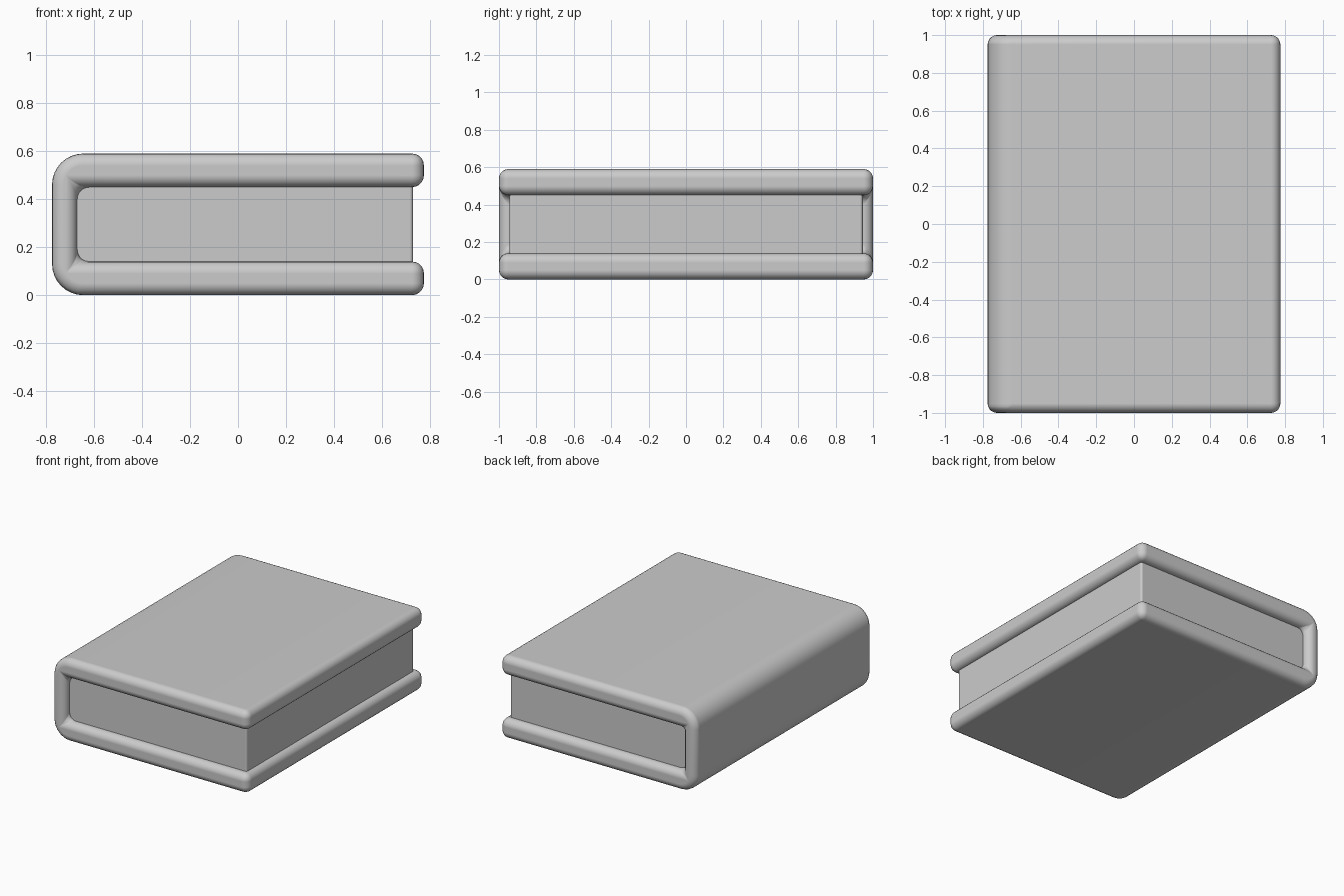
import bpy, bmesh, math

if "Cube" in bpy.data.objects:
    bpy.data.objects.remove(bpy.data.objects["Cube"], do_unlink=True)

HALF_W, HALF_L, HEIGHT = 0.775, 1.0, 0.59
BOARD, SPINE, OVERHANG = 0.14, 0.105, 0.055


def extrude_profile(name, points, half_length, bevel, segments):
    """Extrude an x/z outline along y and round its edges."""
    bm = bmesh.new()
    face = bm.faces.new([bm.verts.new((x, -half_length, z)) for x, z in points])
    moved = bmesh.ops.extrude_face_region(bm, geom=[face])["geom"]
    verts = [v for v in moved if isinstance(v, bmesh.types.BMVert)]
    bmesh.ops.translate(bm, verts=verts, vec=(0, 2 * half_length, 0))
    bmesh.ops.recalc_face_normals(bm, faces=bm.faces)
    mesh = bpy.data.meshes.new(name)
    bm.to_mesh(mesh)
    bm.free()
    obj = bpy.data.objects.new(name, mesh)
    bpy.context.collection.objects.link(obj)
    mod = obj.modifiers.new("Rounded edges", "BEVEL")
    mod.width = bevel
    mod.segments = segments
    mod.limit_method = "ANGLE"
    mod.angle_limit = math.radians(60)
    mod.use_clamp_overlap = False
    mod.harden_normals = True
    bpy.ops.object.select_all(action="DESELECT")
    obj.select_set(True)
    bpy.context.view_layer.objects.active = obj
    bpy.ops.object.shade_smooth_by_angle(angle=math.radians(40))
    return obj


def arc(cx, cz, radius, start, steps=8):
    """Quarter turn, counter-clockwise from the start angle."""
    angles = [math.radians(start + 90 * i / steps) for i in range(steps + 1)]
    return [(cx + radius * math.cos(a), cz + radius * math.sin(a)) for a in angles]


# Cover: two boards joined by a rounded spine
r = 0.13
inner = -HALF_W + SPINE
outline = [(HALF_W, HEIGHT - BOARD), (HALF_W, HEIGHT)]
outline += arc(-HALF_W + r, HEIGHT - r, r, 90)
outline += arc(-HALF_W + r, r, r, 180)
outline += [(HALF_W, 0), (HALF_W, BOARD), (inner, BOARD), (inner, HEIGHT - BOARD)]
extrude_profile("cover", outline, HALF_L, 0.05, 5)

# Page block, sunk slightly into the cover on three sides
x0, x1 = inner - 0.03, HALF_W - OVERHANG + 0.01
z0, z1 = BOARD - 0.04, HEIGHT - BOARD + 0.04
extrude_profile("pages", [(x0, z0), (x1, z0), (x1, z1), (x0, z1)],
                HALF_L - OVERHANG, 0.015, 3)
